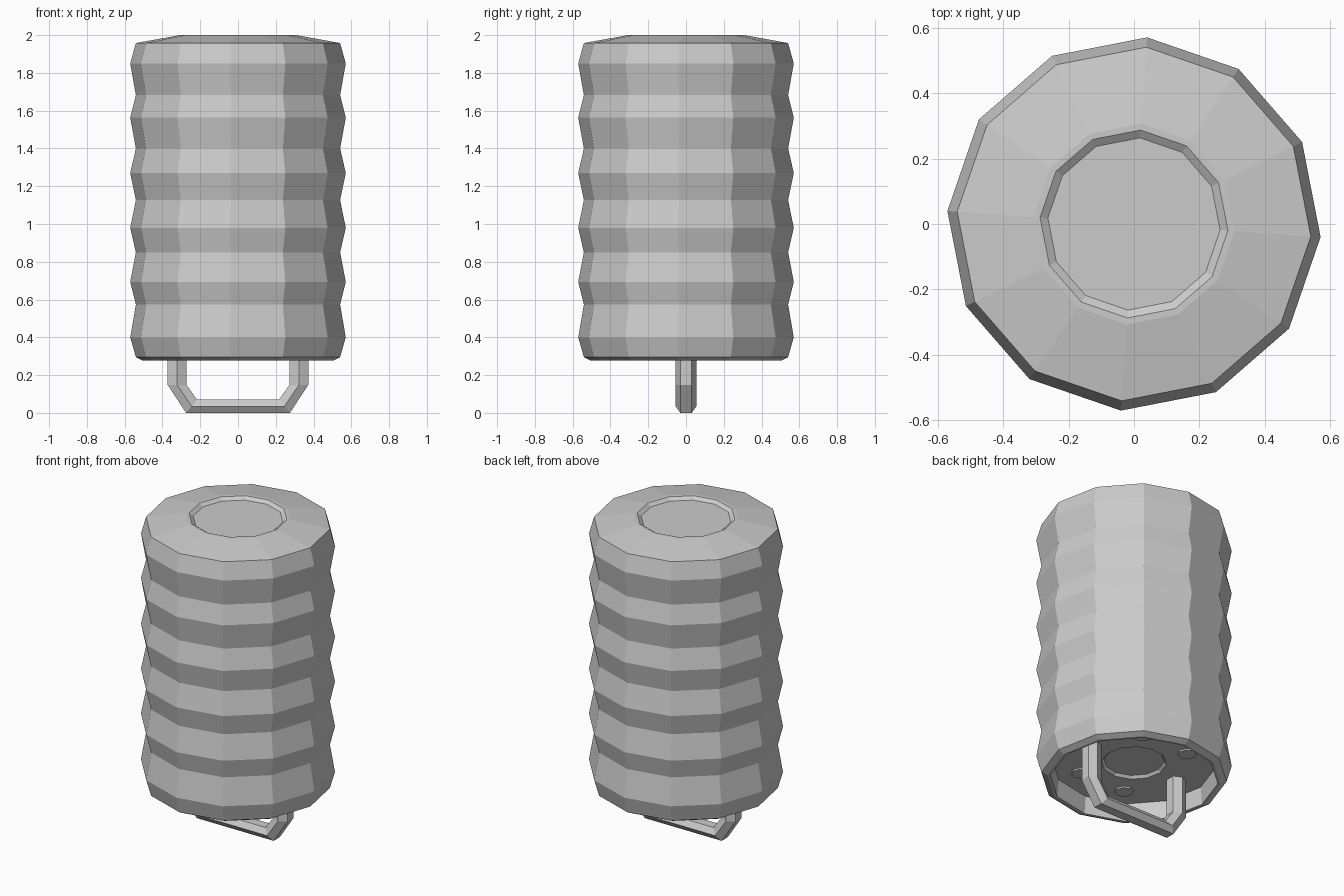
import bpy, bmesh
from math import cos, sin, radians, tau

if "Cube" in bpy.data.objects:
    bpy.data.objects.remove(bpy.data.objects["Cube"])


def loft(name, rings):
    """Skin a list of equal-sized point rings and cap both ends."""
    bm = bmesh.new()
    loops = [[bm.verts.new(p) for p in ring] for ring in rings]
    n = len(loops[0])
    for a, b in zip(loops, loops[1:]):
        for i in range(n):
            j = (i + 1) % n
            bm.faces.new((a[i], a[j], b[j], b[i]))
    bm.faces.new(loops[0])
    bm.faces.new(loops[-1])
    bmesh.ops.recalc_face_normals(bm, faces=bm.faces)
    mesh = bpy.data.meshes.new(name)
    bm.to_mesh(mesh)
    bm.free()
    obj = bpy.data.objects.new(name, mesh)
    bpy.context.collection.objects.link(obj)
    return obj


def circle(r, z, sides=12, cx=0, cy=0, turn=-4):
    t = radians(turn)
    return [(cx + r * cos(t + tau * i / sides), cy + r * sin(t + tau * i / sides), z)
            for i in range(sides)]


# Ribbed body: recessed underside, zigzag wall, shallow dish in the top
valley, peak = 0.542, 0.572
wall_z = [0.295, 0.40, 0.573, 0.693, 0.85, 0.98, 1.127, 1.27,
          1.40, 1.563, 1.682, 1.85, 1.958]
profile = [(0.175, 0.405), (0.19, 0.388), (0.48, 0.388), (0.49, 0.277), (0.507, 0.277)]
profile += [(peak if i % 2 else valley, z) for i, z in enumerate(wall_z)]
profile += [(0.308, 2.0), (0.288, 2.0), (0.264, 1.983)]
loft("ribbed_body", [circle(r, z) for r, z in profile])

# Four round studs on the underside
for k, (sx, sy) in enumerate([(1, 1), (-1, 1), (-1, -1), (1, -1)]):
    loft(f"stud_{k + 1}", [circle(r, z, 8, sx * 0.165, sy * 0.285)
                           for r, z in [(0.058, 0.392), (0.055, 0.379)]])

# Hexagonal bail handle: each section is an (outer x, z), (inner x, z) pair
half = [((0.372, 0.392), (0.272, 0.392)),
        ((0.372, 0.148), (0.272, 0.148)),
        ((0.275, 0.0), (0.217, 0.07))]
sections = half + [((-a, b), (-c, d)) for (a, b), (c, d) in reversed(half)]


def hexagon(outer, inner):
    mid = ((outer[0] + inner[0]) / 2, (outer[1] + inner[1]) / 2)
    return [(p[0], y, p[1]) for p, y in
            [(outer, -0.03), (outer, 0.03), (mid, 0.055),
             (inner, 0.03), (inner, -0.03), (mid, -0.055)]]


loft("handle", [hexagon(o, i) for o, i in sections])
